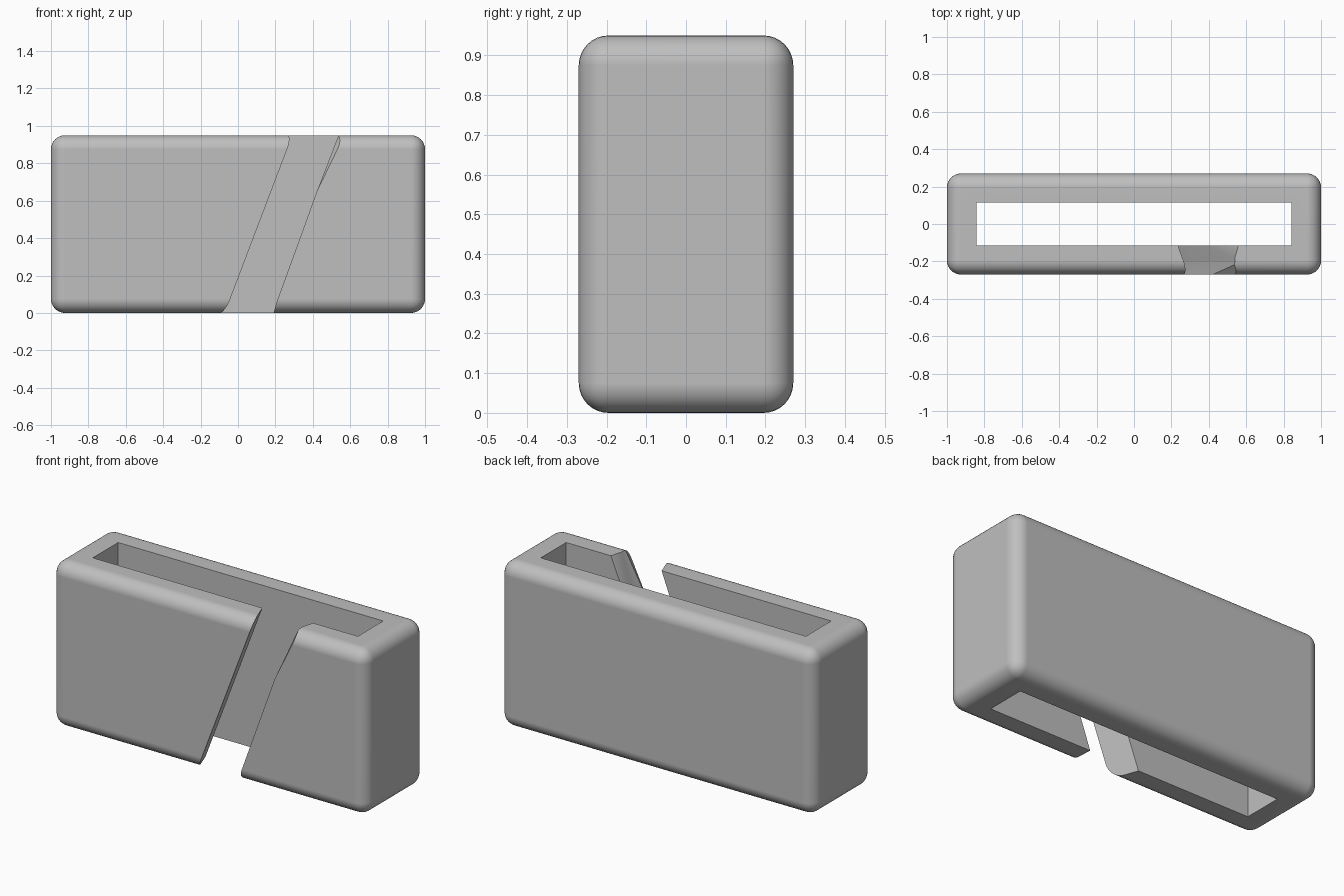
import bpy
import bmesh

default = bpy.data.objects.get("Cube")
if default:
    bpy.data.objects.remove(default, do_unlink=True)

HEIGHT = 0.95
HALF_DEPTH = 0.27
ROUND = 0.075

grey = bpy.data.materials.new("plain grey")
grey.use_nodes = True
colour = (0.52, 0.52, 0.52, 1)
grey.diffuse_color = colour
grey.node_tree.nodes["Principled BSDF"].inputs["Base Color"].default_value = colour


def box(name, size, z):
    bpy.ops.mesh.primitive_cube_add(size=1, location=(0, 0, z))
    obj = bpy.context.object
    obj.name = name
    obj.scale = size
    bpy.ops.object.transform_apply(location=True, rotation=False, scale=True)
    obj.data.materials.append(grey)
    return obj


def lerp(a, b, t):
    return a + (b - a) * t


def gap_outline(z):
    """Outline of the slanted opening at one height, undercut towards the slot."""
    t = z / HEIGHT

    def left(y):
        return -0.07 + 0.38 * z - 0.36 * (y + HALF_DEPTH)

    inner = lerp(0.193, 0.562, t)
    ridge = lerp(0.195, 0.54, t)
    outer = lerp(0.19, 0.576, t)
    front, back, mid = -0.4, 0.0, -0.2
    right_front = lerp(ridge, outer, (mid - front) / 0.07)
    right_back = lerp(ridge, inner, (back - mid) / 0.09)
    return [(left(front), front), (right_front, front), (ridge, mid),
            (right_back, back), (left(back), back)]


def slanted_cutter(name):
    bm = bmesh.new()
    rings = [[bm.verts.new((x, y, z)) for x, y in gap_outline(z)]
             for z in (-0.1, HEIGHT + 0.1)]
    low, high = rings
    n = len(low)
    bm.faces.new(low[::-1])
    bm.faces.new(high)
    for i in range(n):
        j = (i + 1) % n
        bm.faces.new((low[i], low[j], high[j], high[i]))
    bmesh.ops.triangulate(bm, faces=bm.faces[:])
    bmesh.ops.recalc_face_normals(bm, faces=bm.faces[:])
    mesh = bpy.data.meshes.new(name)
    bm.to_mesh(mesh)
    bm.free()
    mesh.materials.append(grey)
    obj = bpy.data.objects.new(name, mesh)
    bpy.context.collection.objects.link(obj)
    return obj


# Rounded outer block
body = box("sleeve_body", (2, 2 * HALF_DEPTH, HEIGHT), HEIGHT / 2)
bevel = body.modifiers.new("rounding", "BEVEL")
bevel.width = ROUND
bevel.segments = 8

# Slot straight through, and the slanted gap in the front wall
cutters = [box("slot_cutter", (1.684, 0.23, 2), HEIGHT / 2),
           slanted_cutter("gap_cutter")]
for cutter in cutters:
    cutter.hide_render = True
    cut = body.modifiers.new(cutter.name, "BOOLEAN")
    cut.operation = "DIFFERENCE"
    cut.solver = "EXACT"
    cut.object = cutter

bpy.ops.object.select_all(action="DESELECT")
bpy.context.view_layer.objects.active = body
body.select_set(True)
for mod in list(body.modifiers):
    bpy.ops.object.modifier_apply(modifier=mod.name)
for cutter in cutters:
    bpy.data.objects.remove(cutter, do_unlink=True)

# Smooth rounding with crisp cut edges
bpy.ops.object.shade_smooth_by_angle(angle=0.5)
normals = body.modifiers.new("even shading", "WEIGHTED_NORMAL")
normals.keep_sharp = True
